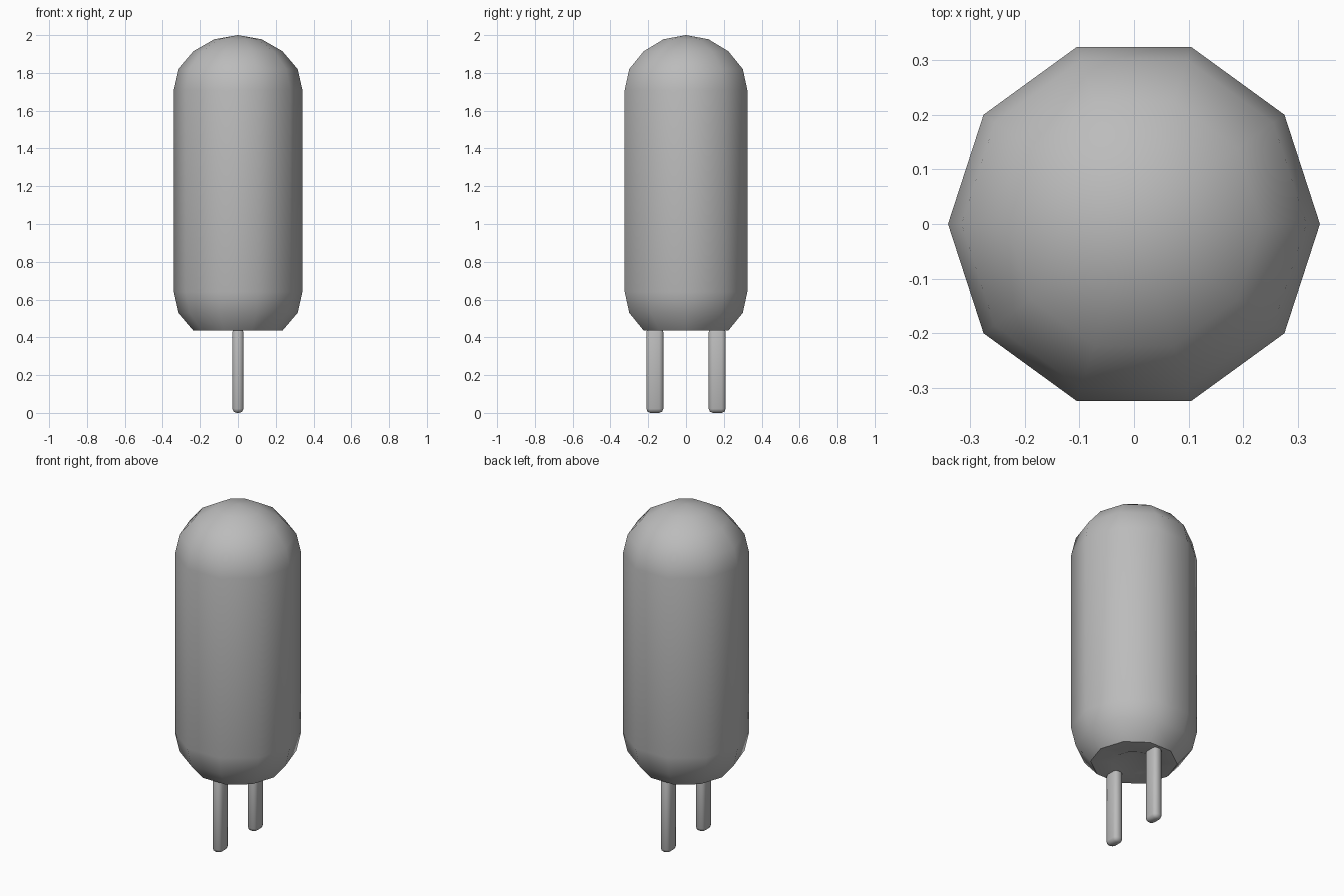
import bpy, bmesh, math
from mathutils import Matrix

cube = bpy.data.objects.get("Cube")
if cube:
    bpy.data.objects.remove(cube, do_unlink=True)

grey = bpy.data.materials.new("mid_grey")
grey.use_nodes = True
colour = (0.5, 0.5, 0.5, 1)
grey.diffuse_color = colour
grey.node_tree.nodes["Principled BSDF"].inputs["Base Color"].default_value = colour


def finish(bm, name, angle):
    bmesh.ops.recalc_face_normals(bm, faces=bm.faces)
    mesh = bpy.data.meshes.new(name)
    bm.to_mesh(mesh)
    bm.free()
    obj = bpy.data.objects.new(name, mesh)
    bpy.context.collection.objects.link(obj)
    mesh.materials.append(grey)
    bpy.ops.object.select_all(action='DESELECT')
    obj.select_set(True)
    bpy.context.view_layer.objects.active = obj
    bpy.ops.object.shade_smooth_by_angle(angle=math.radians(angle))
    return obj


# Capsule body: ten-sided lathe with a domed top, flat base rim and shallow dimple
profile = [(0, 2), (0.125, 1.978), (0.235, 1.915), (0.316, 1.82), (0.341, 1.71),
           (0.341, 0.64), (0.316, 0.53), (0.235, 0.435), (0.12, 0.435), (0, 0.49)]
bm = bmesh.new()
verts = [bm.verts.new((r, 0, z)) for r, z in profile]
edges = [bm.edges.new(pair) for pair in zip(verts, verts[1:])]
bmesh.ops.spin(bm, geom=verts + edges, cent=(0, 0, 0), axis=(0, 0, 1),
               angle=math.tau, steps=10, use_duplicate=False)
bmesh.ops.remove_doubles(bm, verts=bm.verts, dist=0.001)
finish(bm, "capsule_body", 40)

# Two flattened contact pins with rounded edges, sunk slightly into the base
for name, y in (("front_pin", -0.165), ("back_pin", 0.165)):
    bm = bmesh.new()
    bmesh.ops.create_cube(bm, size=1, matrix=Matrix.Translation((0, y, 0.225))
                          @ Matrix.Diagonal((0.058, 0.09, 0.45, 1)))
    bmesh.ops.bevel(bm, geom=bm.edges[:], offset=0.022, segments=2,
                    profile=0.5, affect='EDGES')
    finish(bm, name, 60)
